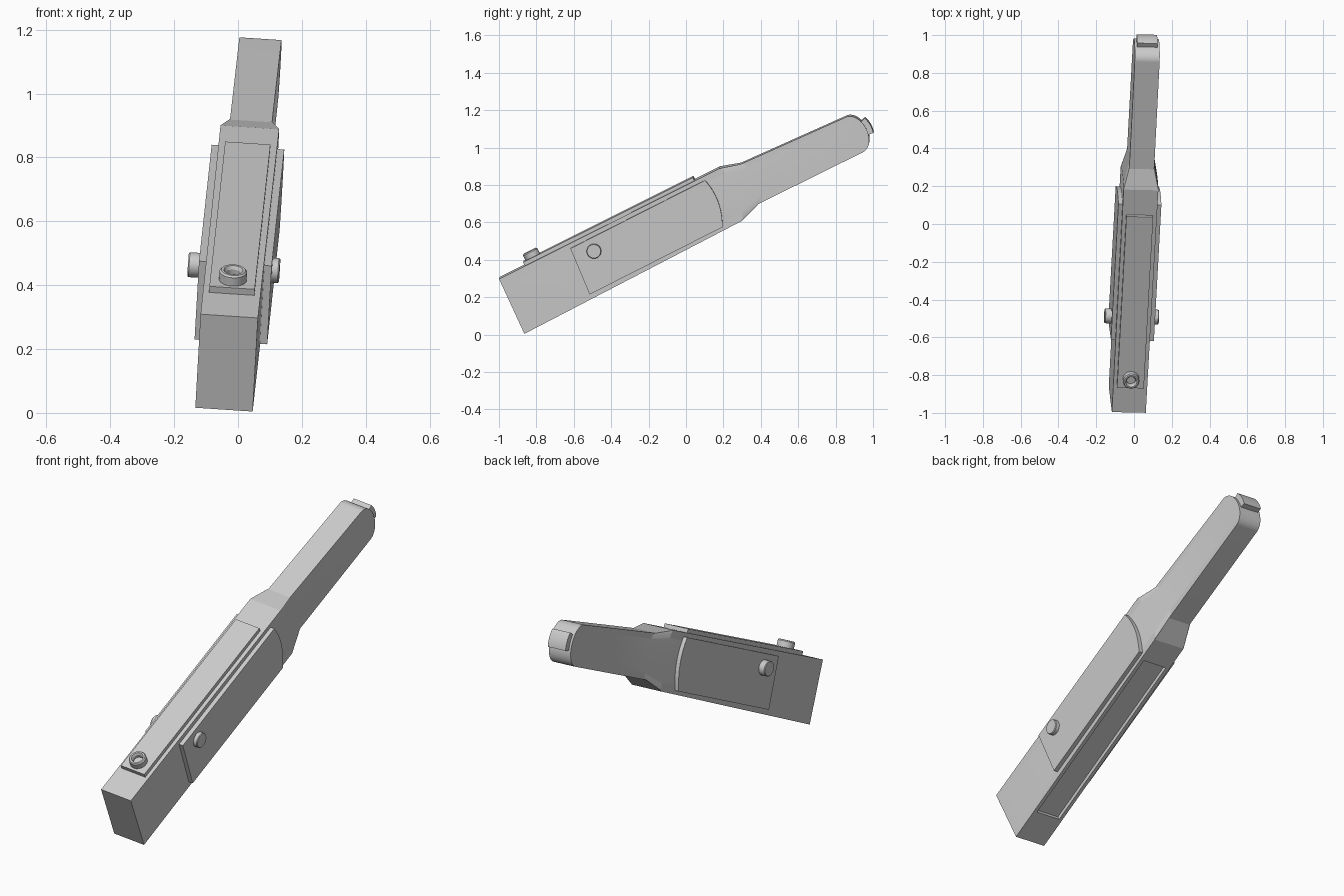
import bpy, bmesh
from math import sin, cos, pi, radians
from mathutils import Vector, Matrix

if "Cube" in bpy.data.objects:
    bpy.data.objects.remove(bpy.data.objects["Cube"])

# Local frame of the tilted tool: w = across, u = along, v = up
U = Vector((0.049, 0.8916, 0.450)).normalized()
W = Vector((0.998, -0.0215, -0.066))
W = (W - U * W.dot(U)).normalized()
V = W.cross(U)
FRAME = Matrix((W, U, V)).transposed().to_4x4()
FRAME.translation = (-0.026, 0, 0)


def finish(name, bm, smooth=True):
    bmesh.ops.recalc_face_normals(bm, faces=bm.faces)
    me = bpy.data.meshes.new(name)
    bm.to_mesh(me)
    bm.free()
    ob = bpy.data.objects.new(name, me)
    bpy.context.collection.objects.link(ob)
    ob.matrix_world = FRAME
    if smooth:
        shade(ob)
    return ob


def shade(ob):
    bpy.ops.object.select_all(action='DESELECT')
    ob.select_set(True)
    bpy.context.view_layer.objects.active = ob
    bpy.ops.object.shade_smooth_by_angle(angle=radians(13))


def prism(name, profile, w0, w1):
    """Extrude a (u, v) outline across the tool."""
    bm = bmesh.new()
    a, b = ([bm.verts.new((w, u, v)) for u, v in profile] for w in (w0, w1))
    bm.faces.new(a)
    bm.faces.new(b)
    n = len(profile)
    for i in range(n):
        j = (i + 1) % n
        bm.faces.new((a[i], a[j], b[j], b[i]))
    return finish(name, bm)


def lathe(name, profile, centre, axis, side, n=40):
    """Revolve a closed (radius, height) outline round an axis."""
    bm = bmesh.new()
    rings = []
    for r, h in profile:
        ring = []
        for i in range(n):
            c, s = r * cos(2 * pi * i / n), r * sin(2 * pi * i / n)
            p = Vector((h, c, s)) if axis == 'w' else Vector((c, s, h))
            ring.append(bm.verts.new(p * side + Vector(centre)))
        rings.append(ring)
    for a, b in zip(rings, rings[1:]):
        for i in range(n):
            j = (i + 1) % n
            bm.faces.new((a[i], a[j], b[j], b[i]))
    bm.faces.new(rings[0])
    bm.faces.new(rings[-1])
    return finish(name, bm)


# Body, curved shoulder and round-ended arm as one lofted shell
# column: u, tilt of u, side bulge of u, v bottom, v top, half width
TIP_U, TIP_A = 1.292, 0.07
columns = [(-0.759, 0.006, 0, 0.398, 0.721, 0.090),
           (0.555, 0.011, 0.03, 0.413, 0.718, 0.092),
           (0.669, 0.005, 0.045, 0.453, 0.686, 0.066),
           (TIP_U, 0, TIP_A, 0.448, 0.657, 0.066)]
ROWS = 32
bm = bmesh.new()
grid = {}
for s in (-1, 1):
    for r in range(ROWS + 1):
        phi = -pi / 2 + pi * r / ROWS
        t, k = sin(phi), cos(phi)
        for c, (u, tilt, bulge, lo, hi, hw) in enumerate(columns):
            uu = u + tilt * t + bulge * k
            vv = (lo + hi) / 2 + t * (hi - lo) / 2
            grid[s, r, c] = bm.verts.new((s * hw, uu, vv))
for r in range(ROWS):
    for s in (-1, 1):
        for c in range(3):
            bm.faces.new([grid[s, r, c], grid[s, r, c + 1],
                          grid[s, r + 1, c + 1], grid[s, r + 1, c]])
    bm.faces.new([grid[-1, r, 3], grid[1, r, 3], grid[1, r + 1, 3], grid[-1, r + 1, 3]])
for r in (0, ROWS):
    for c in range(3):
        bm.faces.new([grid[-1, r, c], grid[1, r, c], grid[1, r, c + 1], grid[-1, r, c + 1]])
bm.faces.new([grid[-1, r, 0] for r in range(ROWS + 1)]
             + [grid[1, r, 0] for r in reversed(range(ROWS + 1))])
body = finish("body_and_arm", bm, smooth=False)

# Shallow recess in the underside
cutter = prism("recess_cutter", [(-0.595, 0.35), (0.41, 0.35), (0.41, 0.431), (-0.595, 0.420)],
               -0.071, 0.071)
cutter.hide_render = True
mod = body.modifiers.new("recess", 'BOOLEAN')
mod.operation = 'DIFFERENCE'
mod.solver = 'EXACT'
mod.object = cutter
bpy.ops.object.select_all(action='DESELECT')
body.select_set(True)
bpy.context.view_layer.objects.active = body
bpy.ops.object.modifier_apply(modifier=mod.name)
bpy.data.objects.remove(cutter)
shade(body)

# Raised strip on top with a hollow stud
prism("top_strip", [(-0.598, 0.70), (0.417, 0.70), (0.417, 0.738), (-0.598, 0.742)],
      -0.071, 0.071)
lathe("strip_stud", [(0.043, 0.73), (0.043, 0.771), (0.038, 0.777), (0.030, 0.777),
                     (0.024, 0.766), (0.024, 0.750)], (0, -0.543, 0), 'v', 1)

# Side plates with an arched end, and their knobs
plate = [(-0.338, 0.696), (-0.357, 0.430)]
for i in range(17):
    t = -1 + i / 8
    plate.append((0.455 + 0.015 * t + 0.026 * (1 - t * t), 0.564 + 0.133 * t))
for s, side, reach in ((-1, "left", 0.150), (1, "right", 0.137)):
    prism(side + "_plate", plate, s * 0.08, s * 0.114)
    lathe(side + "_knob", [(0.039, 0.10), (0.039, reach - 0.004), (0.036, reach)],
          (0, -0.231, 0.627), 'w', s)

# Curved tab wrapped on the arm tip
outer, inner = [], []
for i in range(9):
    phi = -0.34 + 0.82 * i / 8
    outer.append((TIP_U + 0.099 * cos(phi), 0.5525 + 0.115 * sin(phi)))
    inner.append((TIP_U + 0.055 * cos(phi), 0.5525 + 0.095 * sin(phi)))
prism("tip_tab", outer + inner[::-1], -0.054, 0.054)
